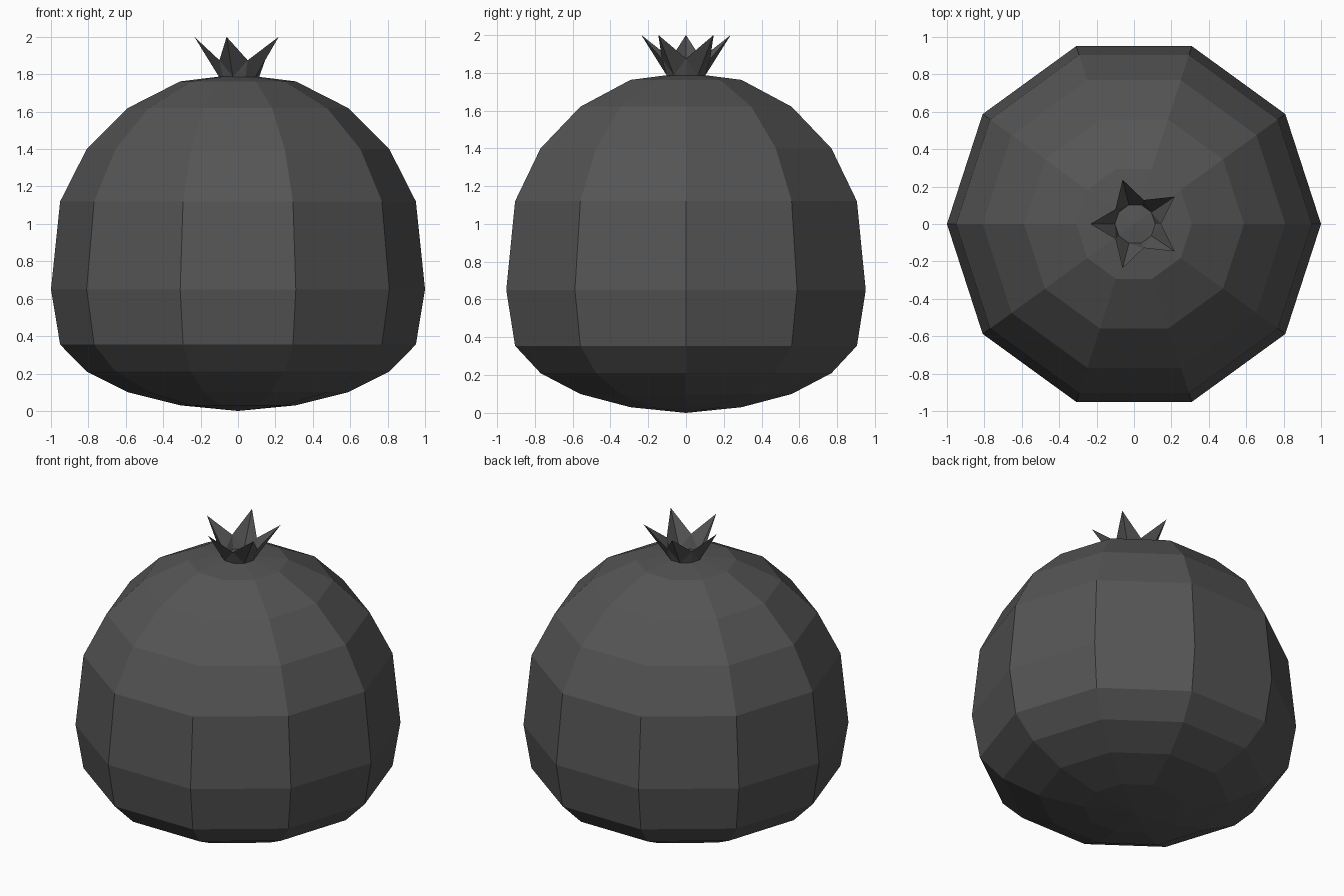
import bpy
from math import cos, sin, tau

if "Cube" in bpy.data.objects:
    bpy.data.objects.remove(bpy.data.objects["Cube"])

SIDES = 10

# Dark charcoal surface shared by both parts
charcoal = bpy.data.materials.new("charcoal")
charcoal.diffuse_color = (0.09, 0.09, 0.09, 1)
charcoal.use_nodes = True
charcoal.node_tree.nodes["Principled BSDF"].inputs["Base Color"].default_value = charcoal.diffuse_color


def ring(r, z, cx=0.0):
    return [(cx + r * cos(tau * i / SIDES), r * sin(tau * i / SIDES), z) for i in range(SIDES)]


def make_object(name, verts, faces):
    mesh = bpy.data.meshes.new(name)
    mesh.from_pydata(verts, [], faces)
    mesh.materials.append(charcoal)
    mesh.update()
    obj = bpy.data.objects.new(name, mesh)
    bpy.context.collection.objects.link(obj)
    return obj


def bridge(a, b):
    # Quads between two consecutive rings, lower ring first
    return [(a + i, a + (i + 1) % SIDES, b + (i + 1) % SIDES, b + i) for i in range(SIDES)]


# Fruit body: ten-sided squashed sphere, profile of (radius, height)
profile = [(0.309, 0.03), (0.588, 0.10), (0.809, 0.21), (0.951, 0.355), (1.0, 0.65),
           (0.951, 1.12), (0.809, 1.40), (0.588, 1.62), (0.309, 1.762)]
verts, faces = [], []
for k, (r, z) in enumerate(profile):
    verts += ring(r, z)
    if k:
        faces += bridge((k - 1) * SIDES, k * SIDES)
bottom, top = len(verts), len(verts) + 1
verts += [(0, 0, 0), (0, 0, 1.80)]
last = (len(profile) - 1) * SIDES
for i in range(SIDES):
    j = (i + 1) % SIDES
    faces += [(bottom, j, i), (top, last + i, last + j)]
make_object("fruit_body", verts, faces)

# Crown: open flared collar whose rim alternates valleys and five pointed tips
valleys, tips = ring(0.135, 1.875, 0.01), ring(0.249, 2.0, 0.016)
rim = [tips[i] if i % 2 else valleys[i] for i in range(SIDES)]
crown_faces = []
for a in range(SIDES):
    b = (a + 1) % SIDES
    # Two triangles per side, split from the tip's base point to the valley
    if a % 2:
        crown_faces += [(a, b + SIDES, a + SIDES), (a, b, b + SIDES)]
    else:
        crown_faces += [(a, b, a + SIDES), (b, b + SIDES, a + SIDES)]
make_object("crown", ring(0.107, 1.785, 0.006) + rim, crown_faces)
